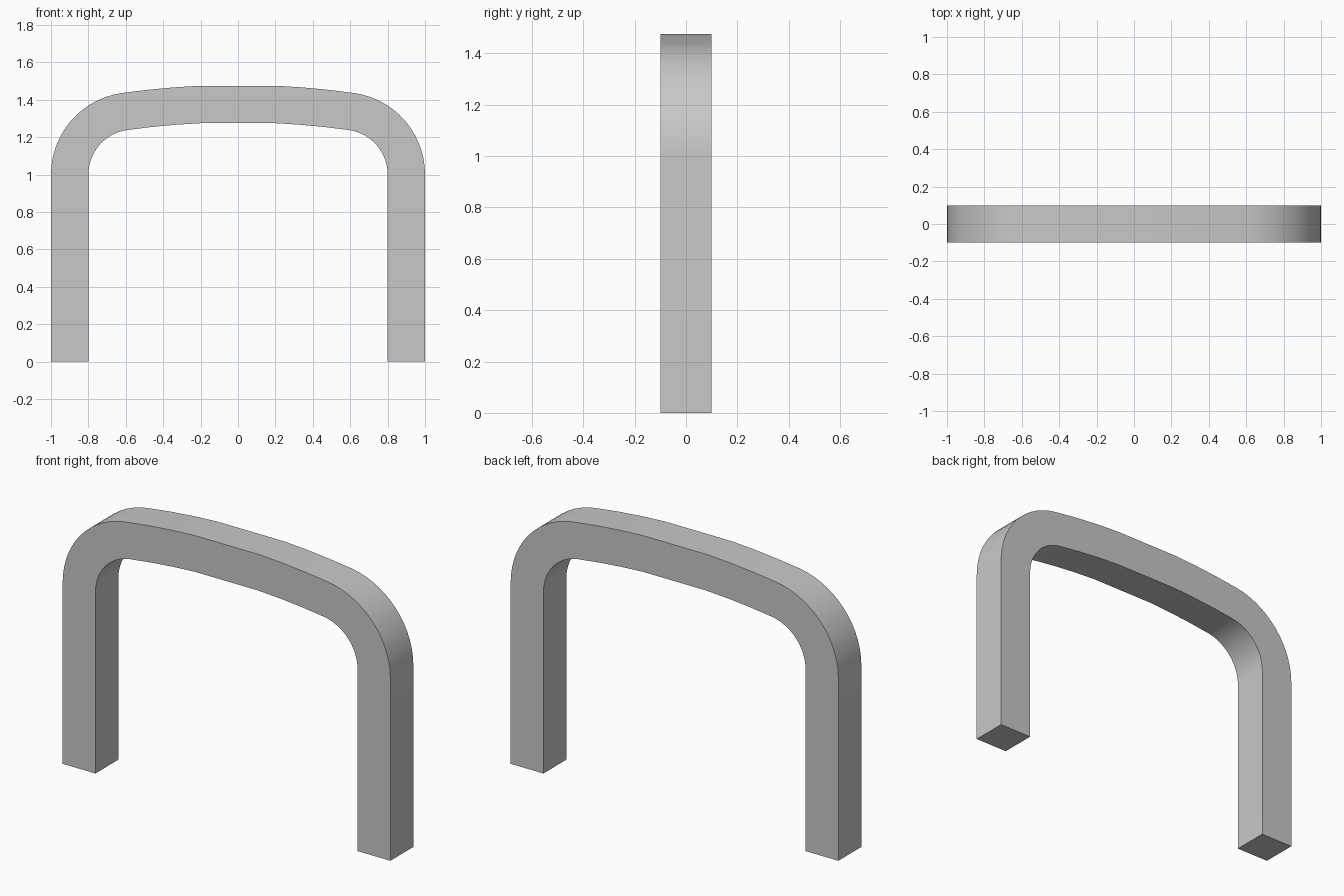
import bpy, bmesh
from math import radians, sin, cos, tan

cube = bpy.data.objects.get("Cube")
if cube:
    bpy.data.objects.remove(cube)

grey = bpy.data.materials.new("plain grey")
grey.use_nodes = True
grey.diffuse_color = (0.58, 0.58, 0.58, 1)
grey.node_tree.nodes["Principled BSDF"].inputs["Base Color"].default_value = grey.diffuse_color

WIDTH = 0.2            # square bar section
CORNER_R = 0.44        # outer radius of the bends
CORNER_X, CORNER_Z = 1 - CORNER_R, 1.0
TILT = 8               # slope in degrees where crown meets bend
CROWN_R = CORNER_R + CORNER_X / sin(radians(TILT))
CROWN_Z = CORNER_Z - CORNER_X / tan(radians(TILT))
BEND_STEPS = 14


def station(cx, cz, radius, degrees):
    """Outer and inner point of the bar on an arc."""
    a = radians(degrees)
    return [(cx + r * cos(a), cz + r * sin(a)) for r in (radius, radius - WIDTH)]


# Right half of the bar: leg, bend, then gently arched crown
half = [[(1, 0), (1 - WIDTH, 0)]]
for i in range(BEND_STEPS + 1):
    half.append(station(CORNER_X, CORNER_Z, CORNER_R, (90 - TILT) * i / BEND_STEPS))
for tilt in (6.2, 4.4, 2.6):
    half.append(station(0, CROWN_Z, CROWN_R, 90 - tilt))
stations = half + [[(-x, z) for x, z in pair] for pair in reversed(half)]

# Square rings along the path, bridged and capped
bm = bmesh.new()
rings = []
for (ox, oz), (ix, iz) in stations:
    y = WIDTH / 2
    rings.append([bm.verts.new(p) for p in
                  ((ox, -y, oz), (ox, y, oz), (ix, y, iz), (ix, -y, iz))])
for a, b in zip(rings, rings[1:]):
    for k in range(4):
        n = (k + 1) % 4
        bm.faces.new((a[k], a[n], b[n], b[k]))
bm.faces.new(rings[0])
bm.faces.new(rings[-1])
bmesh.ops.recalc_face_normals(bm, faces=bm.faces)

mesh = bpy.data.meshes.new("arched_handle")
bm.to_mesh(mesh)
bm.free()
mesh.materials.append(grey)
handle = bpy.data.objects.new("arched_handle", mesh)
bpy.context.collection.objects.link(handle)

# Smooth along the bends, sharp at the square edges
bpy.ops.object.select_all(action="DESELECT")
handle.select_set(True)
bpy.context.view_layer.objects.active = handle
bpy.ops.object.shade_smooth_by_angle(angle=radians(30))
